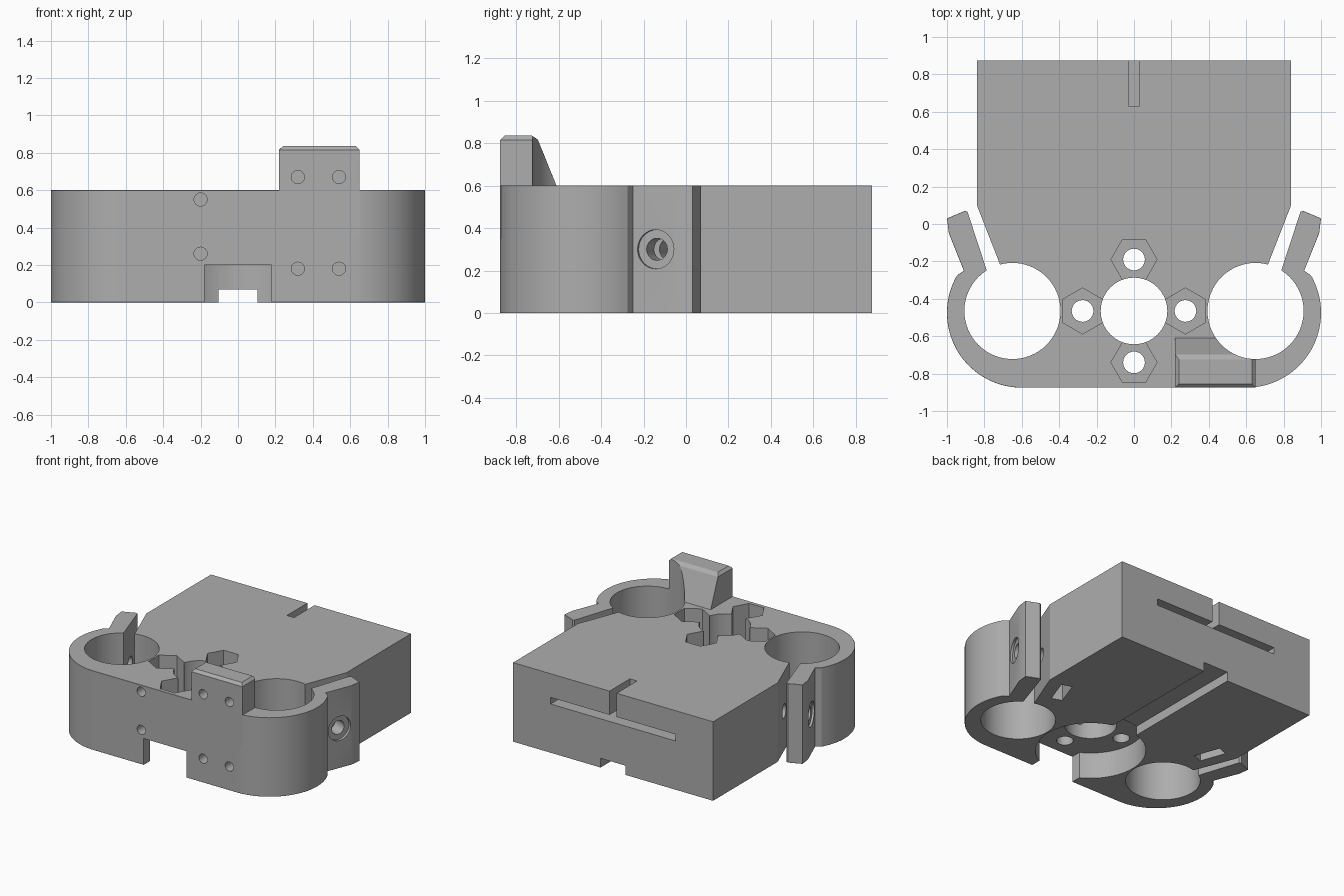
import bpy, bmesh, math
from mathutils import Matrix, Vector

cube = bpy.data.objects.get("Cube")
if cube:
    bpy.data.objects.remove(cube)

grey = bpy.data.materials.new("grey_plastic")
grey.use_nodes = True
grey.diffuse_color = (0.42, 0.42, 0.42, 1)
grey.node_tree.nodes["Principled BSDF"].inputs["Base Color"].default_value = (0.42, 0.42, 0.42, 1)

H = 0.6          # body height
MID = -0.465     # centre line of the bores
TUBE = (0.65, MID)


def new_object(name, bm):
    bmesh.ops.recalc_face_normals(bm, faces=bm.faces)
    mesh = bpy.data.meshes.new(name)
    bm.to_mesh(mesh)
    bm.free()
    mesh.materials.append(grey)
    obj = bpy.data.objects.new(name, mesh)
    bpy.context.collection.objects.link(obj)
    return obj


def prism(points, z0, z1):
    """Extrude a flat outline upwards."""
    bm = bmesh.new()
    face = bm.faces.new([bm.verts.new((x, y, z0)) for x, y in points])
    up = bmesh.ops.extrude_face_region(bm, geom=[face])
    moved = [v for v in up["geom"] if isinstance(v, bmesh.types.BMVert)]
    bmesh.ops.translate(bm, verts=moved, vec=(0, 0, z1 - z0))
    return bm


def circle(cx, cy, r, n=64, start=0.0, sweep=360.0):
    count = n if sweep == 360 else n + 1
    return [(cx + r * math.cos(math.radians(start + sweep * i / n)),
             cy + r * math.sin(math.radians(start + sweep * i / n))) for i in range(count)]


def rect(x0, x1, y0, y1):
    return [(x0, y0), (x1, y0), (x1, y1), (x0, y1)]


cutters = []


def cut(bm):
    obj = new_object("cutter", bm)
    obj.hide_render = True
    cutters.append((obj, 'DIFFERENCE'))


def cut_rod(centre, axis, r, length, n=32):
    """Round cutter along any axis, starting at centre."""
    bm = prism(circle(0, 0, r, n), 0, length)
    turn = Vector(axis).to_track_quat('Z', 'Y').to_matrix().to_4x4()
    bmesh.ops.transform(bm, matrix=Matrix.Translation(centre) @ turn, verts=bm.verts)
    cut(bm)


# Body outline: rear block, clamp slot, clamp arm, rounded front corner
half = [(0.84, 0.875), (0.84, 0.1), (0.715, -0.22), (0.72, -0.35), (0.75, -0.35),
        (0.79, -0.24), (0.89, 0.065), (0.905, 0.07), (1.0, 0.03), (0.99, -0.05), (0.91, -0.25)]
half += circle(0.6, -0.475, 0.4, 32, 30, -120)
outline = half + [(-x, y) for x, y in reversed(half)]
bm = prism(outline, 0, H)


# Chamfer the clamp arms and front rim
def on_rim(edge):
    a, b = (v.co for v in edge.verts)
    if abs(a.z - b.z) > 0.01 or len(edge.link_faces) != 2:
        return False
    if max(a.y, b.y) > 0.08 or min(abs(a.x), abs(b.x)) < 0.595:
        return False
    arm = max(a.y, b.y) > -0.06 and min(abs(a.x), abs(b.x)) > 0.88
    front = max(a.y, b.y) < -0.245 and not (min(abs(a.x), abs(b.x)) < 0.8 and a.y > -0.4)
    outer = min(abs(a.x), abs(b.x)) > 0.9
    if not (arm or front or outer):
        return False
    return a.z < 0.1 or arm or min(a.x, b.x) < 0.59


bmesh.ops.bevel(bm, geom=[e for e in bm.edges if on_rim(e)], offset=0.018,
                offset_type='OFFSET', segments=1, affect='EDGES', clamp_overlap=True)
body = new_object("mount_body", bm)

# Raised stop on the front edge with a sloping back
bm = prism([(-0.875, 0.35), (-0.61, 0.35), (-0.61, H), (-0.705, 0.835), (-0.875, 0.835)], 0.22, 0.65)
bmesh.ops.transform(bm, verts=bm.verts,
                    matrix=Matrix(((0, 0, 1, 0), (1, 0, 0, 0), (0, 1, 0, 0), (0, 0, 0, 1))))
bmesh.ops.bevel(bm, geom=[e for e in bm.edges if all(v.co.z > 0.8 for v in e.verts)],
                offset=0.02, segments=1, affect='EDGES')
stop = new_object("front_stop", bm)
stop.hide_render = True
cutters.append((stop, 'UNION'))

# Tube bores, clamp screw holes and nut slots on both sides
for s in (-1, 1):
    cut(prism(circle(s * TUBE[0], TUBE[1], 0.257), -0.1, 1.0))
    axis = Vector((-0.94 * s, 0.34, 0))
    screw = Vector((0.945 * s, -0.14, 0.3))
    cut_rod(screw - axis * 0.12, axis, 0.092, 0.13)
    cut_rod(screw - axis * 0.12, axis, 0.052, 0.6)
    along, across = Vector((0.34 * s, 0.94)) * 0.1, Vector((0.94 * s, -0.34)) * 0.04
    mid = Vector((0.665 * s, 0.02))
    cut(prism([tuple(mid + along * i + across * j)
               for i, j in ((-1, -1), (1, -1), (1, 1), (-1, 1))], -0.1, 0.4))

# Motor recess underneath, open at the front
cut(prism(circle(0, MID, 0.38), -0.1, 0.2))
cut(prism(rect(-0.18, 0.18, -1, -0.6), -0.1, 0.2))

# Central bore, four screw holes and hexagonal nut pockets
cut(prism(circle(0, MID, 0.178), -0.1, 1))
for k in range(4):
    a = k * math.pi / 2
    x, y = 0.275 * math.cos(a), MID + 0.275 * math.sin(a)
    cut(prism(circle(x, y, 0.058, 32), -0.1, 1))
    cut(prism(circle(x, y, 0.123, 6, 30 + 90 * k), 0.3, 1))

# Cable channel, rear slot and the slit above it
cut(prism(rect(-0.105, 0.105, -0.3, 1), -0.1, 0.07))
cut(prism(rect(-0.525, 0.525, 0.63, 1), 0.37, 0.42))
cut(prism(rect(-0.03, 0.03, 0.63, 1), 0.39, 1))

# Small front screw holes
for x, z in ((0.32, 0.67), (0.54, 0.67), (0.32, 0.18), (0.54, 0.18), (-0.2, 0.55), (-0.2, 0.26)):
    cut_rod((x, -1, z), (0, 1, 0), 0.035, 0.23, 24)

# Join the stop first, then carve, and apply everything
for obj, mode in sorted(cutters, key=lambda c: c[1] != 'UNION'):
    mod = body.modifiers.new(mode.title(), 'BOOLEAN')
    mod.object = obj
    mod.operation = mode
    mod.solver = 'EXACT'
bpy.context.view_layer.update()
carved = bpy.data.meshes.new_from_object(body.evaluated_get(bpy.context.evaluated_depsgraph_get()))
body.modifiers.clear()
body.data = carved
for obj, _ in cutters:
    bpy.data.objects.remove(obj)

bpy.ops.object.select_all(action='DESELECT')
body.select_set(True)
bpy.context.view_layer.objects.active = body
bpy.ops.object.shade_smooth_by_angle(angle=math.radians(20))
